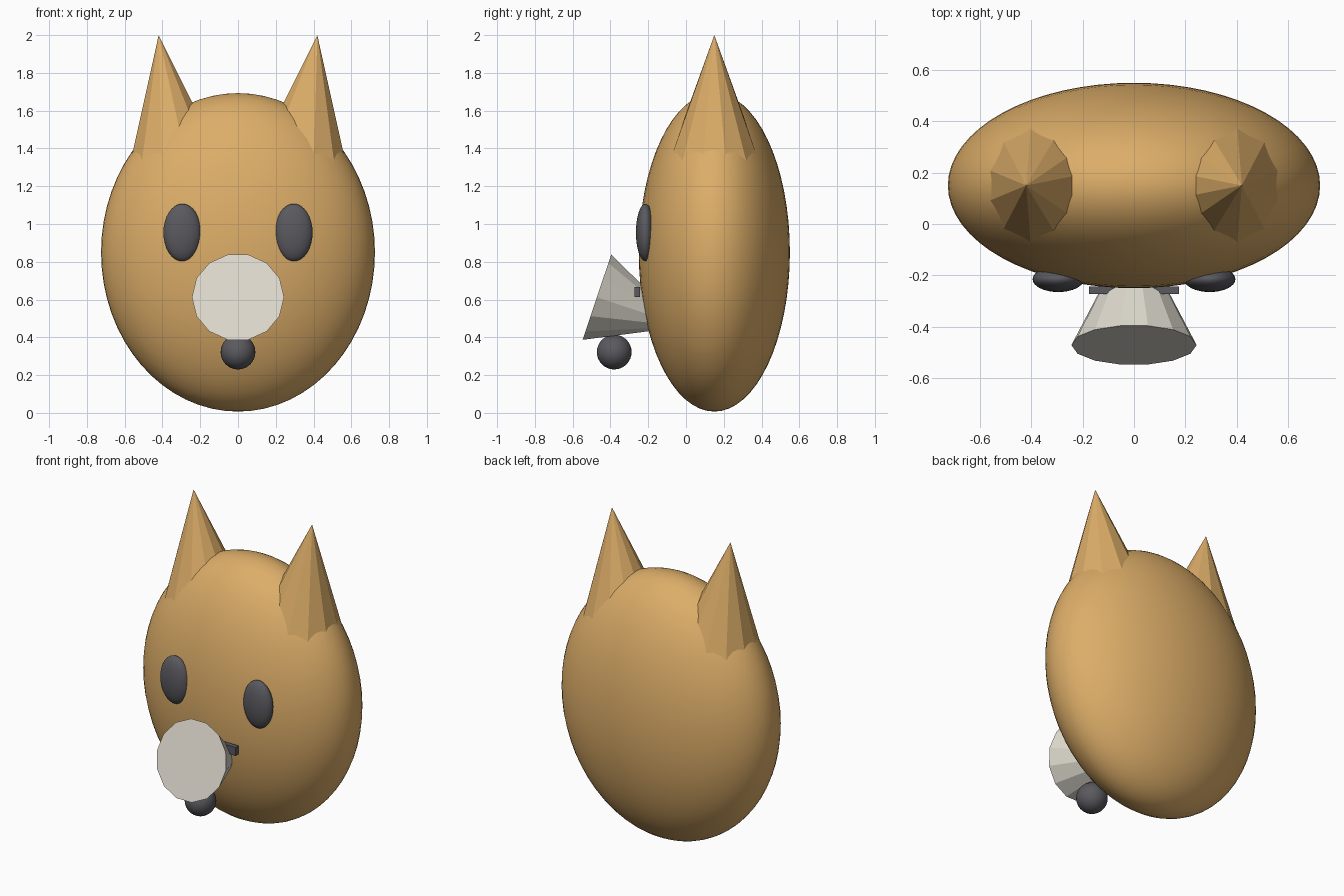
import bpy, bmesh, math
from mathutils import Vector

cube = bpy.data.objects.get("Cube")
if cube:
    bpy.data.objects.remove(cube, do_unlink=True)


def material(name, rgb):
    mat = bpy.data.materials.new(name)
    mat.use_nodes = True
    color = (*rgb, 1.0)
    mat.diffuse_color = color
    mat.node_tree.nodes["Principled BSDF"].inputs["Base Color"].default_value = color
    return mat


tan_fur = material("tan fur", (0.72, 0.42, 0.14))
cream = material("cream", (0.72, 0.69, 0.61))
charcoal = material("charcoal", (0.10, 0.10, 0.115))


def add_object(name, bm, mat, location, rotation=(0, 0, 0), smooth=False):
    bmesh.ops.recalc_face_normals(bm, faces=bm.faces)
    for face in bm.faces:
        face.smooth = smooth
    mesh = bpy.data.meshes.new(name)
    bm.to_mesh(mesh)
    bm.free()
    mesh.materials.append(mat)
    obj = bpy.data.objects.new(name, mesh)
    obj.location = location
    obj.rotation_euler = rotation
    bpy.context.collection.objects.link(obj)
    return obj


def ellipsoid(name, center, radii, mat, segments=32):
    bm = bmesh.new()
    bmesh.ops.create_uvsphere(bm, u_segments=segments, v_segments=segments // 2, radius=1)
    bmesh.ops.scale(bm, vec=Vector(radii), verts=bm.verts)
    return add_object(name, bm, mat, center, smooth=True)


def cone(name, apex, tilt, radius, depth, sides, offset, mat):
    """Faceted cone with its tip at the origin, opening downwards before the tilt."""
    bm = bmesh.new()
    tip = bm.verts.new((0, 0, 0))
    step = math.tau / sides
    ring = [bm.verts.new((radius * math.cos((i + offset) * step),
                          radius * math.sin((i + offset) * step), -depth))
            for i in range(sides)]
    for i in range(sides):
        bm.faces.new((tip, ring[i], ring[(i + 1) % sides]))
    bm.faces.new(ring)
    return add_object(name, bm, mat, apex, tilt)


# Head
ellipsoid("head", (0, 0.15, 0.85), (0.725, 0.40, 0.843), tan_fur, 64)

# Ears and eyes, one per side
for side, x in (("left", 1), ("right", -1)):
    cone(side + "_ear", (0.42 * x, 0.15, 2.0), (0, math.radians(7 * x), 0),
         0.275, 0.75, 12, 0.5, tan_fur)
    ellipsoid(side + "_eye", (0.295 * x, -0.215, 0.955), (0.10, 0.05, 0.152), charcoal)

# Muzzle: cone opening forwards and a little upwards
cone("muzzle", (0, -0.007, 0.457), (math.radians(-108.5), 0, 0),
     0.244, 0.49, 14, 0, cream)

# Bar behind the muzzle
bm = bmesh.new()
bmesh.ops.create_cube(bm, size=1)
bmesh.ops.scale(bm, vec=Vector((0.35, 0.03, 0.055)), verts=bm.verts)
add_object("muzzle_bar", bm, charcoal, (0, -0.258, 0.64))

# Ball under the muzzle
ellipsoid("nose_ball", (0, -0.38, 0.322), (0.092,) * 3, charcoal)
